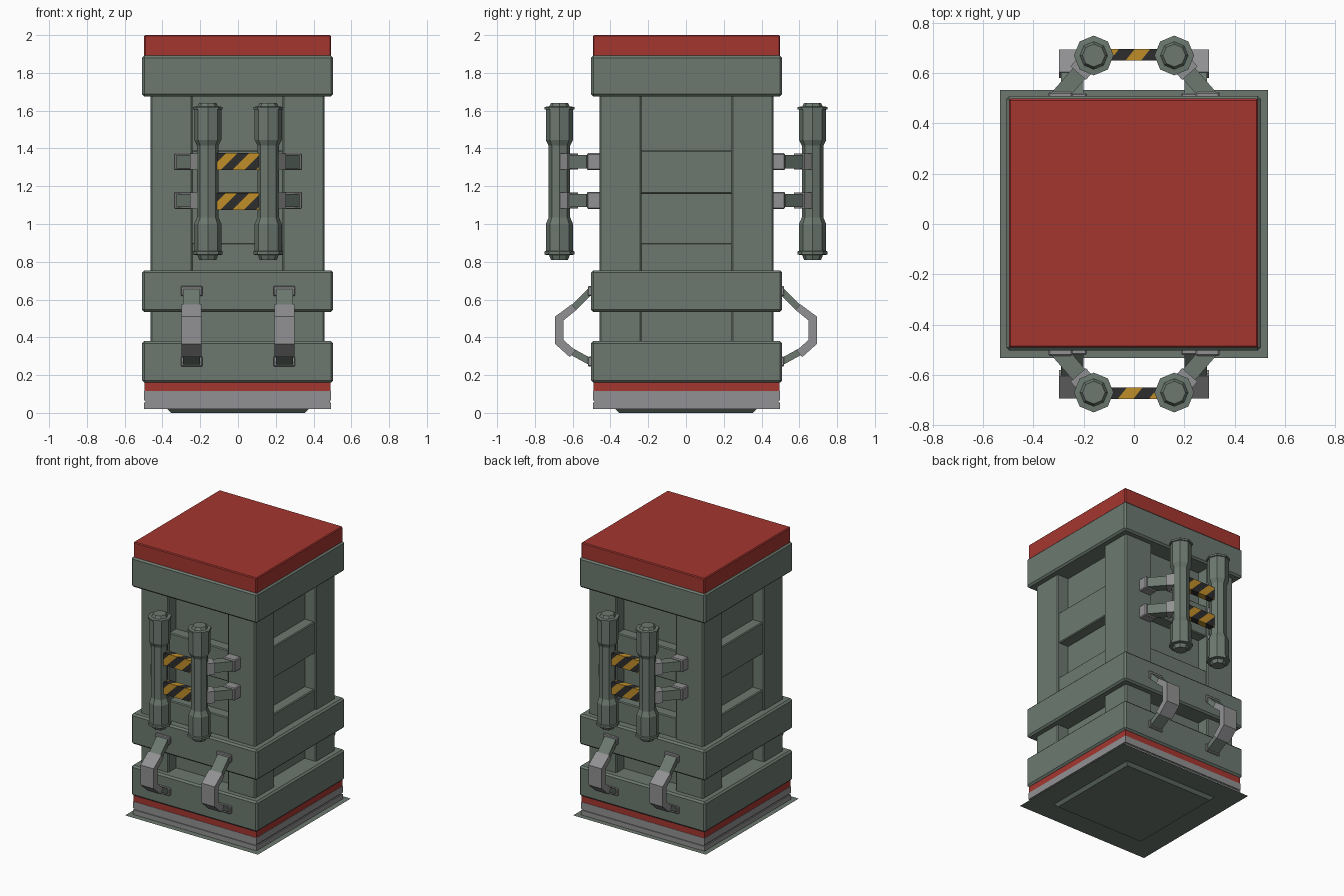
import bpy, bmesh, math
from mathutils import Vector, Matrix

if "Cube" in bpy.data.objects:
    bpy.data.objects.remove(bpy.data.objects["Cube"])


def material(name, rgb):
    m = bpy.data.materials.new(name)
    m.diffuse_color = (*rgb, 1)
    m.use_nodes = True
    m.node_tree.nodes["Principled BSDF"].inputs["Base Color"].default_value = m.diffuse_color
    return m


GREEN = material("grey_green", (0.150, 0.191, 0.162))
RED = material("red", (0.376, 0.037, 0.030))
GREY = material("light_grey", (0.283, 0.283, 0.292))
YELLOW = material("yellow", (0.52, 0.27, 0.022))
BLACK = material("black", (0.026, 0.026, 0.026))
CX, CY = -0.002, 0.003          # pillar centre


def finish(name, bm, mats, turn=False):
    if turn:                    # same part on the back
        bm.transform(Matrix.Rotation(math.pi, 4, 'Z'))
    bmesh.ops.recalc_face_normals(bm, faces=bm.faces)
    me = bpy.data.meshes.new(name)
    bm.to_mesh(me)
    bm.free()
    for m in mats:
        me.materials.append(m)
    ob = bpy.data.objects.new(name, me)
    bpy.context.collection.objects.link(ob)
    return ob


def box_bm(x0, x1, y0, y1, z0, z1, bevel=0):
    bm = bmesh.new()
    bmesh.ops.create_cube(bm, size=1)
    bm.transform(Matrix.Translation(((x0 + x1) / 2, (y0 + y1) / 2, (z0 + z1) / 2))
                 @ Matrix.Diagonal((x1 - x0, y1 - y0, z1 - z0, 1)))
    if bevel:
        bmesh.ops.bevel(bm, geom=bm.edges[:], offset=bevel, segments=1, affect='EDGES')
    return bm


def box(name, mat, *dims, bevel=0, turn=False):
    return finish(name, box_bm(*dims, bevel=bevel), [mat], turn)


def block(name, mat, half, z0, z1, bevel=0):
    return box(name, mat, CX - half, CX + half, CY - half, CY + half, z0, z1, bevel=bevel)


def strut(name, mat, p, q, w, h, turn):
    """Rectangular bar from p to q; w is across, h is along the other axis."""
    p, q = Vector(p), Vector(q)
    d = q - p
    u = d.normalized()
    up = Vector((0, 0, 1)) if abs(u.z) < 0.01 else Vector((1, 0, 0))
    side = up.cross(u)
    bm = box_bm(-0.5, 0.5, -0.5, 0.5, -0.5, 0.5)
    rot = Matrix((d, side * w, up * h)).transposed().to_4x4()
    bm.transform(Matrix.Translation((p + q) / 2) @ rot)
    return finish(name, bm, [mat], turn)


def prism(name, mat, profile, x0, x1, turn):
    """Extrude a (y, z) outline along x."""
    bm = bmesh.new()
    f = bm.faces.new([bm.verts.new((x0, y, z)) for y, z in profile])
    r = bmesh.ops.extrude_face_region(bm, geom=[f])
    bmesh.ops.translate(bm, vec=(x1 - x0, 0, 0),
                        verts=[v for v in r['geom'] if isinstance(v, bmesh.types.BMVert)])
    return finish(name, bm, [mat], turn)


def lathe(name, mat, profile, cx, cy, turn, n=8):
    bm = bmesh.new()
    rings = [[bm.verts.new((cx + r * math.cos(2 * math.pi * i / n),
                            cy + r * math.sin(2 * math.pi * i / n), z)) for i in range(n)]
             for r, z in profile]
    for a, b in zip(rings, rings[1:]):
        for i in range(n):
            j = (i + 1) % n
            bm.faces.new((a[i], a[j], b[j], b[i]))
    bm.faces.new(rings[0])
    bm.faces.new(rings[-1])
    return finish(name, bm, [mat], turn)


def hazard_plate(name, zc, turn):
    """Plate cut by slanted planes, stripes alternate yellow and black."""
    bm = box_bm(-0.11, 0.11, -0.695, -0.65, zc - 0.045, zc + 0.045)
    n, step = Vector((1, -0.8, -1)), 0.062
    origin = Vector((0.015, -0.695, zc))
    for k in range(-4, 5):
        bmesh.ops.bisect_plane(bm, geom=bm.verts[:] + bm.edges[:] + bm.faces[:],
                               plane_co=origin + Vector((k * step, 0, 0)), plane_no=n)
    for f in bm.faces:
        t = (f.calc_center_median() - origin).dot(n) / step
        f.material_index = math.floor(t) % 2
    return finish(name, bm, [YELLOW, BLACK], turn)


# foot: raised pad below a thin flange
bm = bmesh.new()
bmesh.ops.create_cone(bm, cap_ends=True, segments=4, radius1=0.355 * 2 ** .5,
                      radius2=0.375 * 2 ** .5, depth=0.02,
                      matrix=Matrix.Translation((0, 0, 0.01)) @ Matrix.Rotation(math.pi / 4, 4, 'Z'))
finish("bottom_pad", bm, [GREEN])
bm = bmesh.new()
bmesh.ops.create_grid(bm, x_segments=1, y_segments=1, size=0.533,
                      matrix=Matrix.Translation((0, 0, 0.02)))
finish("base_flange", bm, [GREEN])

# grey plinth with a groove, red seams
block("plinth_lower", GREY, 0.495, 0.021, 0.056)
block("plinth_core", GREY, 0.488, 0.05, 0.075)
block("plinth_upper", GREY, 0.495, 0.066, 0.115)
block("red_seam", RED, 0.493, 0.115, 0.165)
block("red_cap", RED, 0.495, 1.885, 2.0, bevel=0.006)

# pillar core, bands and corner posts
block("core", GREEN, 0.37, 0.2, 1.8)
for name, z0, z1 in (("low_band", 0.16, 0.38), ("middle_band", 0.535, 0.755),
                     ("top_band", 1.675, 1.892)):
    block(name, GREEN, 0.506, z0, z1, bevel=0.012)
for sx in (-1, 1):
    for sy in (-1, 1):
        xs = sorted((CX + sx * 0.238, CX + sx * 0.46))
        ys = sorted((CY + sy * 0.238, CY + sy * 0.46))
        box("corner_post", GREEN, *xs, *ys, 0.25, 1.8, bevel=0.008)
# crossbars set between the posts on all four sides
for z0, z1 in ((1.16, 1.39), (0.6, 0.9)):
    block("crossbars_x", GREEN, 0.1, z0, z1).scale = (1, 1, 1)
    box("crossbars_front_back", GREEN, CX - 0.25, CX + 0.25, CY - 0.447, CY + 0.447, z0, z1, bevel=0.006)
    box("crossbars_sides", GREEN, CX - 0.447, CX + 0.447, CY - 0.25, CY + 0.25, z0, z1, bevel=0.006)

CANISTER = [(0.045, 0.81), (0.055, 0.835), (0.079, 0.838), (0.079, 0.855), (0.072, 0.858),
            (0.072, 1.0), (0.057, 1.035), (0.057, 1.415), (0.072, 1.445), (0.072, 1.605),
            (0.079, 1.607), (0.079, 1.62), (0.055, 1.622), (0.045, 1.64)]
GRIP = [(-0.605, 0.575), (-0.693, 0.51), (-0.693, 0.365), (-0.615, 0.295),
        (-0.585, 0.33), (-0.648, 0.385), (-0.648, 0.49), (-0.58, 0.545)]

for side, turn in (("front", False), ("back", True)):
    for s in (-1, 1):
        lathe(side + "_canister", GREEN, CANISTER, s * 0.16, -0.67, turn)
        # canister brackets
        for z in (1.33, 1.125):
            xs = sorted((s * 0.245, s * 0.34))
            box(side + "_bracket_foot", GREY, *xs, -0.525, -0.45, z - 0.045, z + 0.045,
                bevel=0.006, turn=turn)
            strut(side + "_bracket_arm", GREEN, (s * 0.30, -0.505, z), (s * 0.17, -0.655, z),
                  0.065, 0.07, turn)
            strut(side + "_bracket_clamp", GREY, (s * 0.222, -0.60, z), (s * 0.187, -0.64, z),
                  0.082, 0.085, turn)
        # carrying handle
        x = s * 0.245
        prism(side + "_handle_grip", GREY, GRIP, x - 0.053, x + 0.053, turn)
        for z, zg in ((0.645, 0.55), (0.272, 0.322)):
            box(side + "_handle_foot", GREY, x - 0.058, x + 0.058, -0.52, -0.49,
                z - 0.027, z + 0.027, bevel=0.005, turn=turn)
            strut(side + "_handle_arm", GREEN, (x, -0.50, z + (0.005 if z > .5 else -0.005)),
                  (x, -0.60, zg), 0.036, 0.09, turn)
    for z in (1.33, 1.12):
        hazard_plate(side + "_hazard_plate", z, turn)
